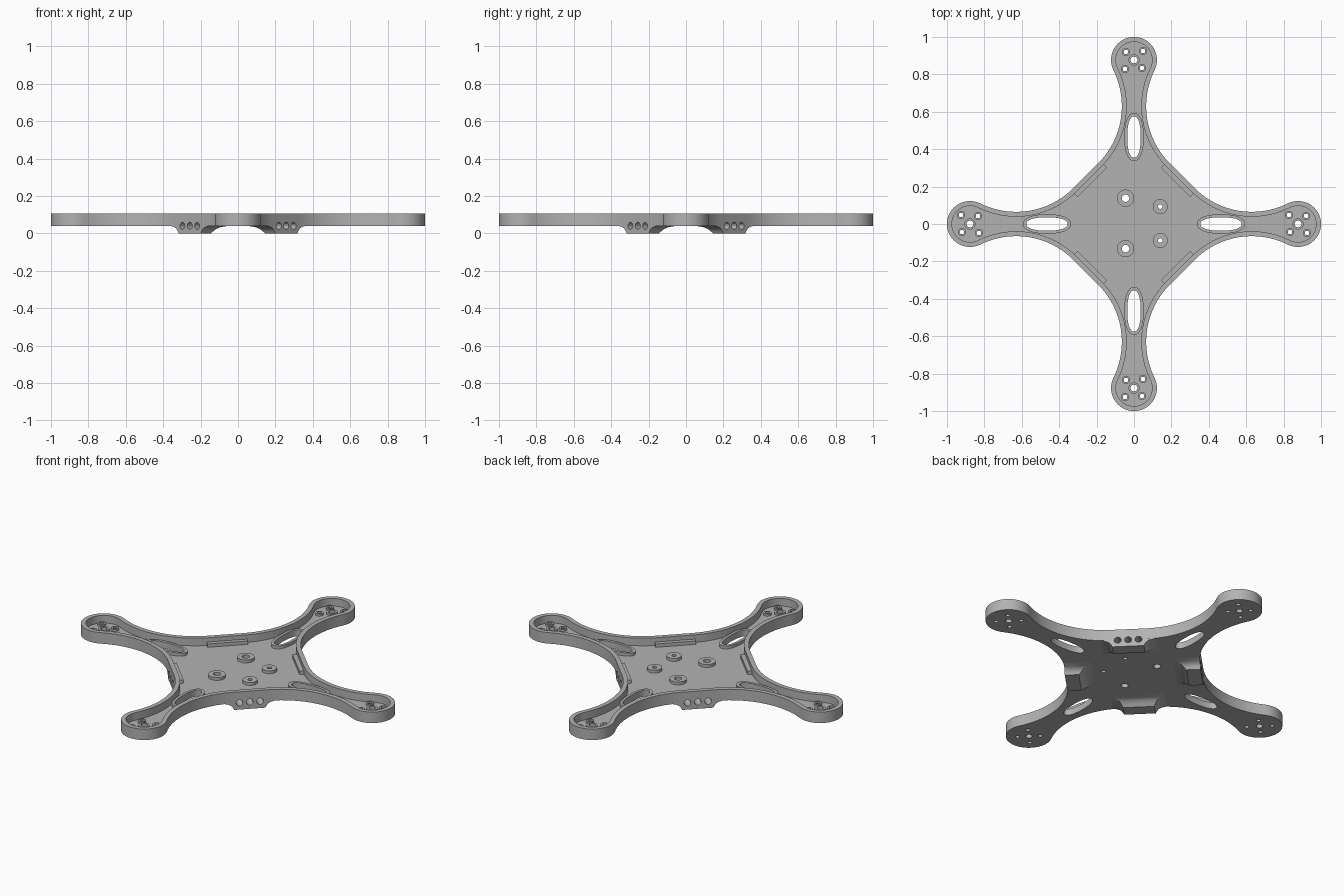
import bpy, bmesh, math
from math import sin, cos, pi, radians
from mathutils import Matrix, Vector

if "Cube" in bpy.data.objects:
    bpy.data.objects.remove(bpy.data.objects["Cube"], do_unlink=True)

grey = bpy.data.materials.new("plain grey plastic")
grey.use_nodes = True
colour = (0.45, 0.45, 0.45, 1)
grey.diffuse_color = colour
grey.node_tree.nodes["Principled BSDF"].inputs["Base Color"].default_value = colour

# Main dimensions
PAD_X, PAD_R = 0.877, 0.123
NECK_X, NECK_Y = 0.63, 0.065
BASE, FLOOR, TOP, RIM = 0.04, 0.06, 0.105, 0.026
gap = PAD_X - NECK_X
SWEEP = (gap**2 + NECK_Y**2 - PAD_R**2) / (2 * (PAD_R - NECK_Y))
SWEEP_Y = NECK_Y + SWEEP
SIDE = (NECK_X + SWEEP_Y) / math.sqrt(2) - SWEEP


def finish(name, bm):
    bmesh.ops.recalc_face_normals(bm, faces=bm.faces)
    mesh = bpy.data.meshes.new(name)
    bm.to_mesh(mesh)
    bm.free()
    mesh.materials.append(grey)
    obj = bpy.data.objects.new(name, mesh)
    bpy.context.collection.objects.link(obj)
    return obj


def loft(bm, loops, closed=False):
    """Skin equal loops of points; cap the ends, or join last to first."""
    rows = [[bm.verts.new(p) for p in loop] for loop in loops]
    pairs = list(zip(rows, rows[1:]))
    if closed:
        pairs.append((rows[-1], rows[0]))
    else:
        bm.faces.new(rows[0])
        bm.faces.new(rows[-1])
    for a, b in pairs:
        for i in range(len(a)):
            j = (i + 1) % len(a)
            bm.faces.new((a[i], a[j], b[j], b[i]))


def at(points, z):
    return [(x, y, z) for x, y in points]


def turned(points, quarter):
    m = Matrix.Rotation(quarter * pi / 2, 2)
    return [tuple(m @ Vector(p)) for p in points]


def oval(cx, cy, a, b, n=24, power=2.0):
    def s(v):
        return math.copysign(abs(v) ** (2 / power), v)
    return [(cx + a * s(cos(2 * pi * (i + .5) / n)),
             cy + b * s(sin(2 * pi * (i + .5) / n))) for i in range(n)]


def outline(inset):
    """Four-armed outline: round pads joined by concave sweeps."""
    meet = math.atan2(SWEEP_Y, -gap)
    r, s = PAD_R - inset, SWEEP + inset
    half = [(PAD_X + r * cos(meet * i / 16), r * sin(meet * i / 16)) for i in range(17)]
    start, end = meet - pi, radians(-135)
    for i in range(1, 21):
        t = start + (end - start) * i / 20
        half.append((NECK_X + s * cos(t), SWEEP_Y + s * sin(t)))
    arm = [(x, -y) for x, y in reversed(half[1:])] + half
    return [p for q in range(4) for p in turned(arm, q)]


def cut(obj, cutter):
    mod = obj.modifiers.new("holes", "BOOLEAN")
    mod.operation, mod.solver, mod.object = "DIFFERENCE", "EXACT", cutter
    bpy.context.view_layer.objects.active = obj
    bpy.ops.object.modifier_apply(modifier=mod.name)


# Hole layout: name, hole outline, raised collar outline, collar top
holes = []
for y, x, r, collar in ((.138, -.045, .02, .046), (-.132, -.045, .02, .046),
                        (.093, .14, .012, .04), (-.088, .14, .012, .04)):
    holes.append(("deck_standoff", oval(x, y, r, r), oval(x, y, collar, collar), .077))
for q in range(4):
    spots = [(0, 0, .018, .03)]
    for sx, sy in ((1, 1), (-1, -1), (1, -1), (-1, 1)):
        d = .043 if sx == sy else .048
        spots.append((sx * d, sy * d, .012, .022))
    for x, y, r, collar in spots:
        holes.append(("motor_screw_collar", turned(oval(PAD_X + x, y, r, r, 16), q),
                      turned(oval(PAD_X + x, y, collar, collar, 16), q), .072))
    holes.append(("arm_slot_collar", turned(oval(.465, 0, .11, .036, 40, 2.3), q),
                  turned(oval(.465, 0, .128, .052, 40, 2.3), q), .078))

# Tray with a raised rim
bm = bmesh.new()
outer, inner = outline(0), outline(RIM)
loft(bm, [at(outer, BASE), at(outer, TOP), at(inner, TOP), at(inner, FLOOR)])
frame = finish("frame_tray", bm)
parts = [frame]

# Vertical hole cutter
bm = bmesh.new()
for _, hole, _, _ in holes:
    loft(bm, [at(hole, -.05), at(hole, .2)])
deck_cutter = finish("deck_hole_cutter", bm)

# Sideways cutter: three blind holes in each diagonal side
bm = bmesh.new()
for q in range(4):
    spin = Matrix.Rotation(q * pi / 2 + pi / 4, 4, "Z")
    for t in (-.056, 0, .056):
        loft(bm, [[spin @ Vector((u, y, z)) for y, z in oval(t, BASE, .0185, .0185)]
                  for u in (SIDE - .08, SIDE + .05)])
side_cutter = finish("side_hole_cutter", bm)
for c in (deck_cutter, side_cutter):
    c.hide_render = True
    cut(frame, c)

# Raised collars around the holes
for name, hole, collar, top in holes:
    bm = bmesh.new()
    loft(bm, [at(hole, FLOOR), at(hole, top), at(collar, top), at(collar, FLOOR)], closed=True)
    parts.append(finish(name, bm))

# Flared lugs below each side, and inner ledges above them
LUG = ((0, .085, .075), (.012, .091, .088), (.025, .101, .102),
       (.034, .119, .12), (BASE, .145, .145))
LEDGE = ((FLOOR, .11, .05), (.08, .11, .05))
for q in range(4):
    spin = Matrix.Rotation(q * pi / 2 + pi / 4, 4, "Z")
    for name, levels, face in (("side_lug", LUG, SIDE), ("side_ledge", LEDGE, SIDE - .01)):
        bm = bmesh.new()
        loft(bm, [[spin @ Vector(p) for p in ((face, -h, z), (face, h, z),
                   (SIDE - d, h, z), (SIDE - d, -h, z))] for z, h, d in levels])
        obj = finish(name, bm)
        if name == "side_lug":
            cut(obj, side_cutter)
        parts.append(obj)

for c in (deck_cutter, side_cutter):
    bpy.data.objects.remove(c, do_unlink=True)

# Smooth curved walls, crisp edges
bpy.ops.object.select_all(action="DESELECT")
for obj in parts:
    obj.select_set(True)
bpy.context.view_layer.objects.active = frame
bpy.ops.object.shade_smooth_by_angle(angle=radians(30))
